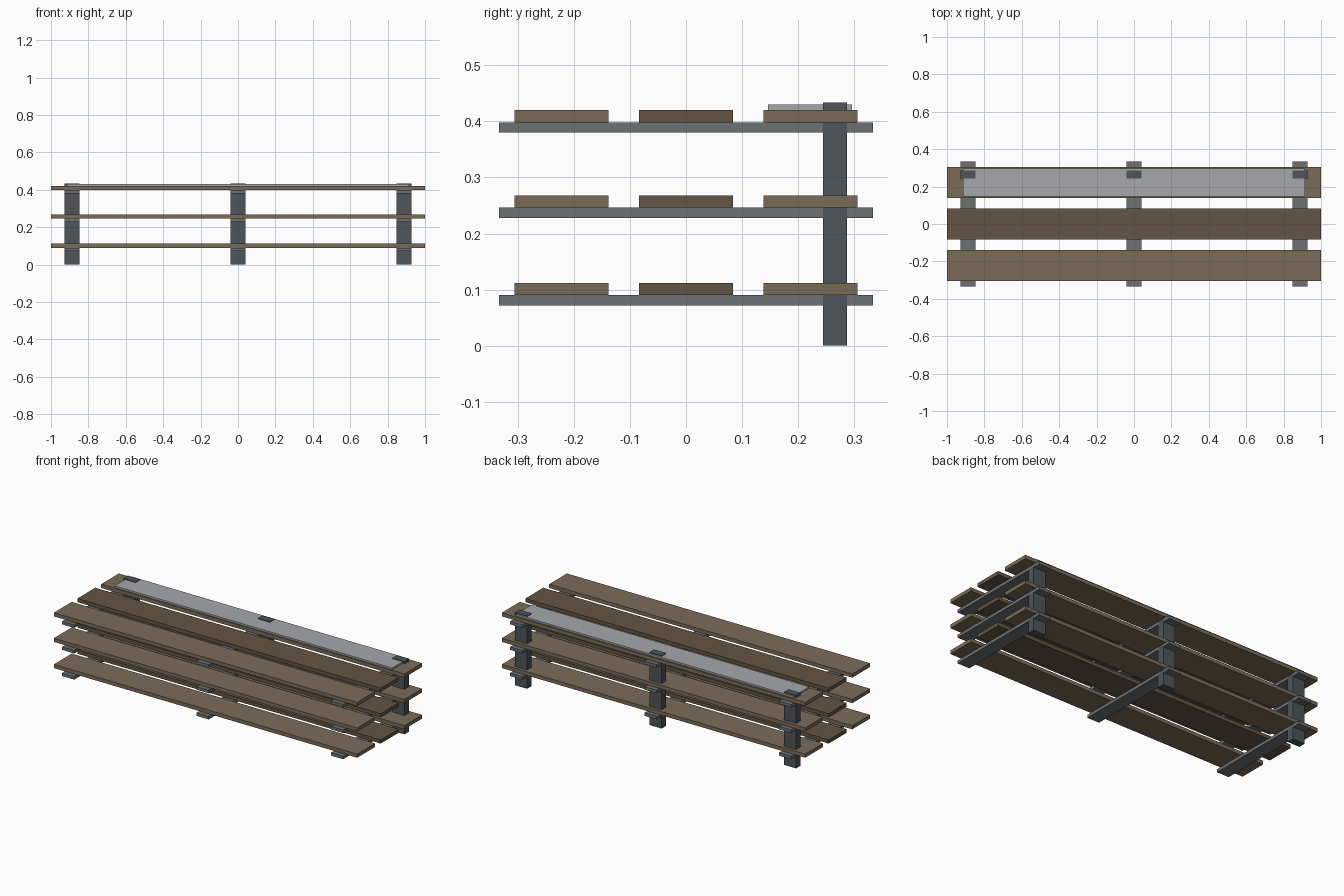
import bpy

if "Cube" in bpy.data.objects:
    bpy.data.objects.remove(bpy.data.objects["Cube"])


def material(name, color):
    m = bpy.data.materials.new(name)
    m.diffuse_color = (*color, 1)
    m.use_nodes = True
    m.node_tree.nodes["Principled BSDF"].inputs["Base Color"].default_value = m.diffuse_color
    return m


def box(name, x, y, z, mat):
    """Box from (min, max) ranges on each axis."""
    bpy.ops.mesh.primitive_cube_add(size=1, location=[(r[0] + r[1]) / 2 for r in (x, y, z)])
    ob = bpy.context.object
    ob.name = name
    ob.scale = [r[1] - r[0] for r in (x, y, z)]
    bpy.ops.object.transform_apply(location=False, rotation=False, scale=True)
    ob.data.materials.append(mat)


post_mat = material("dark_steel", (0.075, 0.09, 0.10))
arm_mat = material("steel", (0.15, 0.165, 0.17))
wood = material("wood", (0.195, 0.15, 0.098))
dark_wood = material("dark_wood", (0.127, 0.09, 0.058))
sheet_mat = material("pale_metal", (0.38, 0.39, 0.41))

post_x = (-0.887, 0, 0.887)
half = 0.04

# Upright posts along the back
for i, x in enumerate(post_x):
    box(f"post_{i + 1}", (x - half, x + half), (0.244, 0.287), (0, 0.434), post_mat)

# Three tiers of support arms and planks
for t, z in enumerate((0.072, 0.228, 0.380)):
    top = z + 0.018
    for i, x in enumerate(post_x):
        box(f"arm_{t + 1}_{i + 1}", (x - half, x + half), (-0.333, 0.333), (z, top), arm_mat)
    for i, y in enumerate((-0.222, 0, 0.222)):
        box(f"plank_{t + 1}_{i + 1}", (-1, 1), (y - 0.084, y + 0.084), (top, top + 0.022),
            dark_wood if i == 1 else wood)

# Thin cover sheet on the top rear plank
box("cover_sheet", (-0.915, 0.915), (0.146, 0.296), (0.418, 0.430), sheet_mat)
